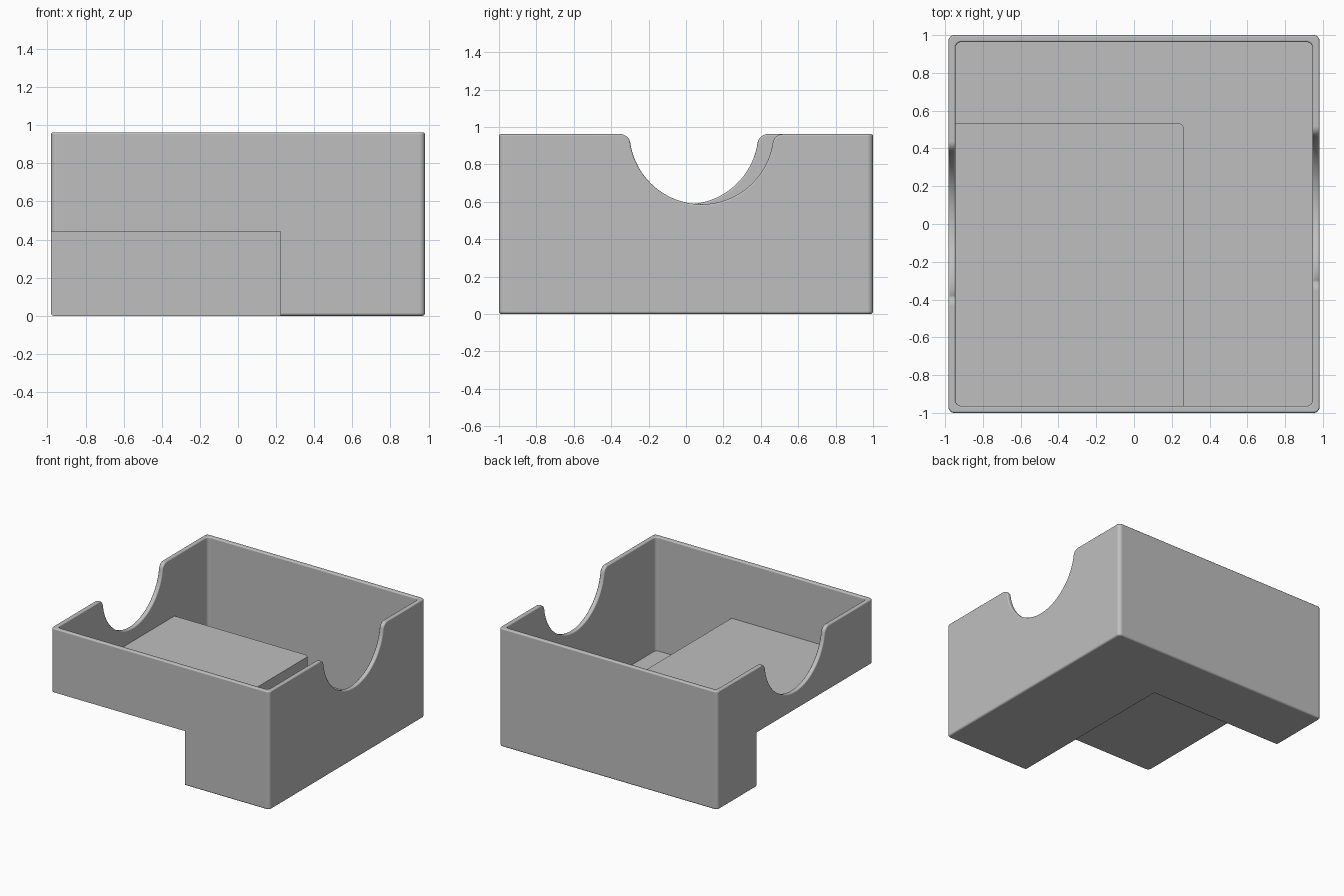
import bpy, bmesh, math
from mathutils import Vector

default = bpy.data.objects.get("Cube")
if default:
    bpy.data.objects.remove(default, do_unlink=True)

TOP = 0.962
WALL = 0.037
HALF = 0.982
COLOUR = (0.52, 0.52, 0.52, 1)

grey = bpy.data.materials.new("mid_grey_plastic")
grey.use_nodes = True
grey.diffuse_color = COLOUR
grey.node_tree.nodes["Principled BSDF"].inputs["Base Color"].default_value = COLOUR


def finish(name, bm):
    bmesh.ops.recalc_face_normals(bm, faces=bm.faces[:])
    mesh = bpy.data.meshes.new(name)
    bm.to_mesh(mesh)
    bm.free()
    mesh.materials.append(grey)
    obj = bpy.data.objects.new(name, mesh)
    bpy.context.collection.objects.link(obj)
    return obj


def round_edges(bm, edges, radius, segments):
    bmesh.ops.bevel(bm, geom=edges, offset=radius, offset_type='OFFSET', segments=segments,
                    profile=0.5, affect='EDGES', clamp_overlap=False)


def box(name, low, high, corner=0, base=0):
    """Box between two corners, with rounded upright edges and rounded base edges."""
    low, high = Vector(low), Vector(high)
    bm = bmesh.new()
    bmesh.ops.create_cube(bm, size=1)
    for v in bm.verts:
        v.co = (low + high) / 2 + v.co * (high - low)
    if corner:
        upright = [e for e in bm.edges if abs(e.verts[0].co.z - e.verts[1].co.z) > 1e-4]
        round_edges(bm, upright, corner, 6)
    if base:
        bottom = [e for e in bm.edges if all(v.co.z < low.z + 1e-4 for v in e.verts)]
        round_edges(bm, bottom, base, 4)
    return finish(name, bm)


def notch(name, x0, x1, y_mid):
    """Round scoop whose lips are filleted into the rim."""
    r, lip, zc = 0.385, 0.055, 0.972
    drop = zc - (TOP - lip)
    reach = math.sqrt((r + lip) ** 2 - drop ** 2)
    tilt = math.atan2(drop, reach)
    right = []
    for i in range(9):      # lip, from the rim down to the scoop
        a = math.pi / 2 + (math.pi / 2 - tilt) * i / 8
        right.append((reach + lip * math.cos(a), TOP - lip + lip * math.sin(a)))
    for i in range(1, 21):  # scoop, down to its lowest point
        a = -tilt - (math.pi / 2 - tilt) * i / 20
        right.append((r * math.cos(a), zc + r * math.sin(a)))
    left = [(-y, z) for y, z in reversed(right[:-1])]
    outline = [(reach, 1.3)] + right + left + [(-reach, 1.3)]
    bm = bmesh.new()
    face = bm.faces.new([bm.verts.new((x0, y_mid + y, z)) for y, z in outline])
    side = bmesh.ops.extrude_face_region(bm, geom=[face])
    moved = [g for g in side["geom"] if isinstance(g, bmesh.types.BMVert)]
    bmesh.ops.translate(bm, verts=moved, vec=(x1 - x0, 0, 0))
    return finish(name, bm)


# Outer shell, hollow, raised floor, recess under the floor, side scoops
tray = box("open_tray", (-HALF, -1, 0), (HALF, 1, TOP), 0.03, 0.015)
steps = [
    ('DIFFERENCE', box("hollow", (WALL - HALF, WALL - 1, WALL), (HALF - WALL, 1 - WALL, 1.3), 0.03)),
    ('UNION', box("raised_floor", (-0.965, -0.985, 0.02), (0.265, 0.535, 0.48), 0.035)),
    ('DIFFERENCE', box("under_recess", (-2, -2, -1), (0.222, 0.5, 0.443))),
    ('DIFFERENCE', notch("left_scoop", 0.6, 1.3, 0.083)),
    ('DIFFERENCE', notch("right_scoop", -1.3, -0.6, 0.002)),
]
for operation, cutter in steps:
    cutter.hide_render = True
    mod = tray.modifiers.new(cutter.name, 'BOOLEAN')
    mod.operation = operation
    mod.solver = 'EXACT'
    mod.object = cutter

bpy.context.view_layer.update()
graph = bpy.context.evaluated_depsgraph_get()
result = bpy.data.meshes.new_from_object(tray.evaluated_get(graph))
tray.modifiers.clear()
tray.data = result
for operation, cutter in steps:
    bpy.data.objects.remove(cutter, do_unlink=True)

# Soften the rim and the scoop edges
bm = bmesh.new()
bm.from_mesh(result)
bmesh.ops.remove_doubles(bm, verts=bm.verts[:], dist=2e-4)
bmesh.ops.dissolve_limit(bm, angle_limit=math.radians(0.5), verts=bm.verts[:], edges=bm.edges[:])
rim = [e for e in bm.edges
       if len(e.link_faces) == 2 and all(v.co.z > 0.55 for v in e.verts)
       and e.calc_face_angle(0) > math.radians(60)]
round_edges(bm, rim, 0.01, 3)
for f in bm.faces:
    f.material_index = 0
bm.to_mesh(result)
bm.free()
result.materials.clear()
result.materials.append(grey)

# Smooth rounded edges, flat walls
bpy.ops.object.select_all(action='DESELECT')
tray.select_set(True)
bpy.context.view_layer.objects.active = tray
bpy.ops.object.shade_smooth_by_angle(angle=math.radians(35))
weighted = tray.modifiers.new("flat_walls", 'WEIGHTED_NORMAL')
weighted.keep_sharp = True
